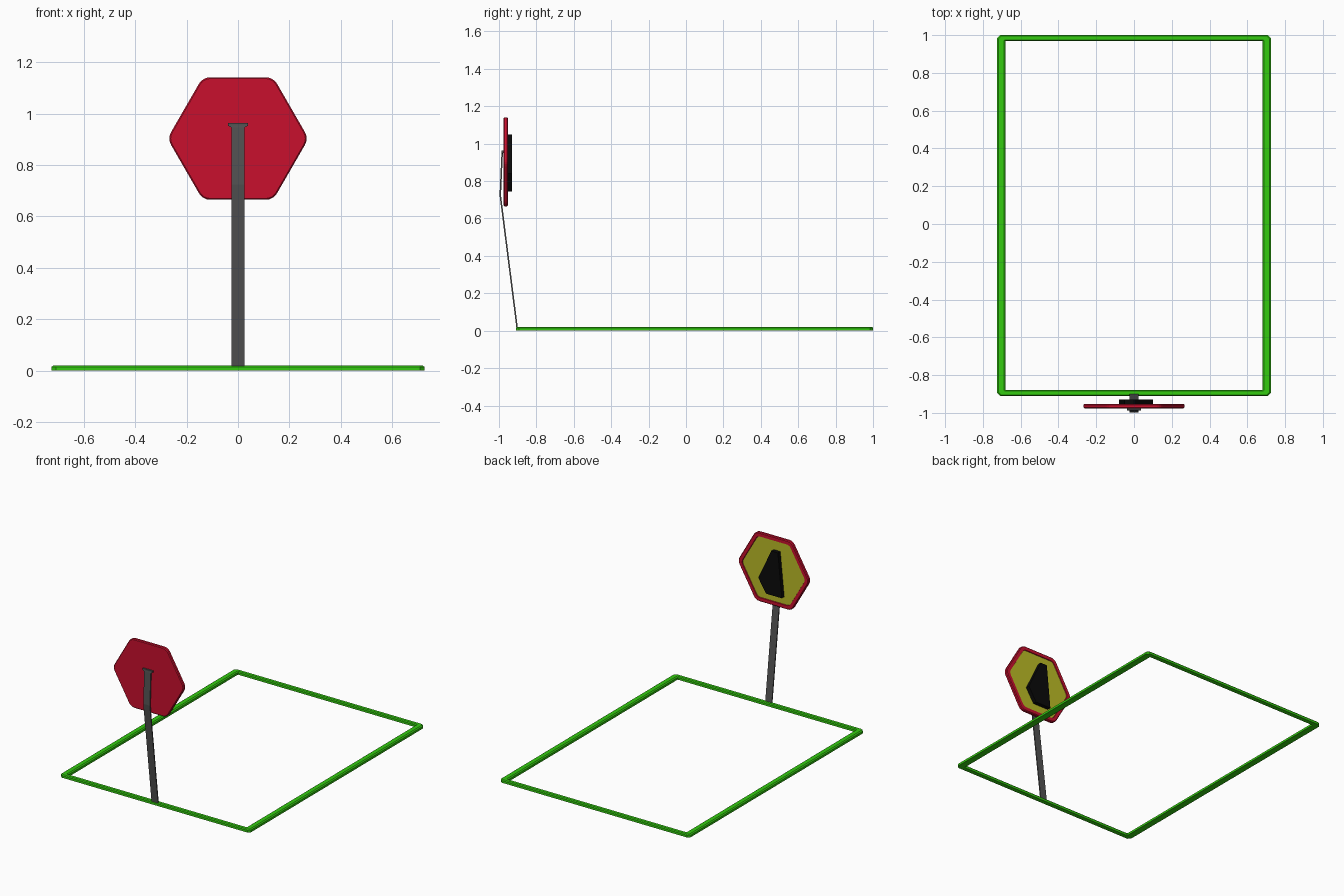
import bpy, bmesh, math

if "Cube" in bpy.data.objects:
    bpy.data.objects.remove(bpy.data.objects["Cube"])


def material(name, rgb):
    m = bpy.data.materials.new(name)
    m.diffuse_color = (*rgb, 1)
    m.use_nodes = True
    m.node_tree.nodes["Principled BSDF"].inputs["Base Color"].default_value = m.diffuse_color
    return m


green = material("green", (0.033, 0.6, 0.005))
red = material("red", (0.58, 0.005, 0.027))
yellow = material("yellow", (0.5, 0.5, 0.02))
black = material("black", (0.003, 0.003, 0.003))
grey = material("dark_grey", (0.085, 0.085, 0.085))


def finish(name, bm, mat):
    bmesh.ops.recalc_face_normals(bm, faces=bm.faces)
    me = bpy.data.meshes.new(name)
    bm.to_mesh(me)
    bm.free()
    me.materials.append(mat)
    ob = bpy.data.objects.new(name, me)
    bpy.context.collection.objects.link(ob)
    return ob


def loft(name, loops, mat, closed=False, caps=True):
    """Join matching point loops with quads."""
    bm = bmesh.new()
    rings = [[bm.verts.new(p) for p in loop] for loop in loops]
    pairs = list(zip(rings, rings[1:])) + ([(rings[-1], rings[0])] if closed else [])
    for a, b in pairs:
        n = len(a)
        for i in range(n):
            j = (i + 1) % n
            bm.faces.new((a[i], a[j], b[j], b[i]))
    if caps and not closed:
        bm.faces.new(rings[0])
        bm.faces.new(rings[-1])
    return finish(name, bm, mat)


# Ground frame: chamfered rectangle swept by a bevelled bar section
def rectangle(inset, z):
    x, y0, y1 = 0.725 - 0.045 * inset, -0.91 + 0.03 * inset, 1.0 - 0.03 * inset
    c = 0.014 * (1 - inset) + 0.003
    return [(-x + c, y0, z), (x - c, y0, z), (x, y0 + c, z), (x, y1 - c, z),
            (x - c, y1, z), (-x + c, y1, z), (-x, y1 - c, z), (-x, y0 + c, z)]


section = [(0, 0), (0, 0.015), (0.17, 0.021), (0.83, 0.021), (1, 0.015), (1, 0)]
loft("ground_frame", [rectangle(i, z) for i, z in section], green, closed=True)

# Bent strip post, leaning forward, flaring at the top
path = [(-0.901, 0.0, 0.025), (-0.993, 0.725, 0.025),
        (-0.983, 0.945, 0.025), (-0.982, 0.953, 0.038), (-0.982, 0.963, 0.038)]
t = 0.004
loft("post", [[(-w, y - t, z), (w, y - t, z), (w, y + t, z), (-w, y + t, z)]
              for y, z, w in path], grey)

# Small clip from post to sign
bpy.ops.mesh.primitive_cube_add(size=1, location=(0, -0.977, 0.957))
clip = bpy.context.object
clip.name = "sign_clip"
clip.scale = (0.076, 0.012, 0.012)
clip.data.materials.append(grey)


# Rounded hexagon outline in the xz plane
def hexagon(apothem, y, radius):
    pts = []
    centre = (apothem - radius) / math.cos(math.pi / 6)
    for k in range(6):
        a = k * math.pi / 3
        for s in range(5):
            b = a + math.radians(-30 + 15 * s)
            pts.append((centre * math.cos(a) + radius * math.cos(b), y,
                        0.903 + centre * math.sin(a) + radius * math.sin(b)))
    return pts


# Red sign dish with a raised rim
dish = [(0.233, -0.976, 0.046), (0.238, -0.971, 0.05), (0.238, -0.957, 0.05),
        (0.233, -0.952, 0.046), (0.211, -0.952, 0.035), (0.208, -0.961, 0.033)]
loft("sign_dish", [hexagon(*d) for d in dish], red)

# Yellow face sunk inside the rim
loft("sign_face", [hexagon(0.209, -0.963, 0.033), hexagon(0.209, -0.957, 0.033)], yellow)

# Plain raised plate on the face
plate = [(-0.05, 1.05), (0.0, 1.05), (0.1, 0.84), (0.04, 0.745), (-0.08, 0.745)]
loft("raised_plate", [[(x, y, z) for x, z in plate] for y in (-0.96, -0.93)], black)
